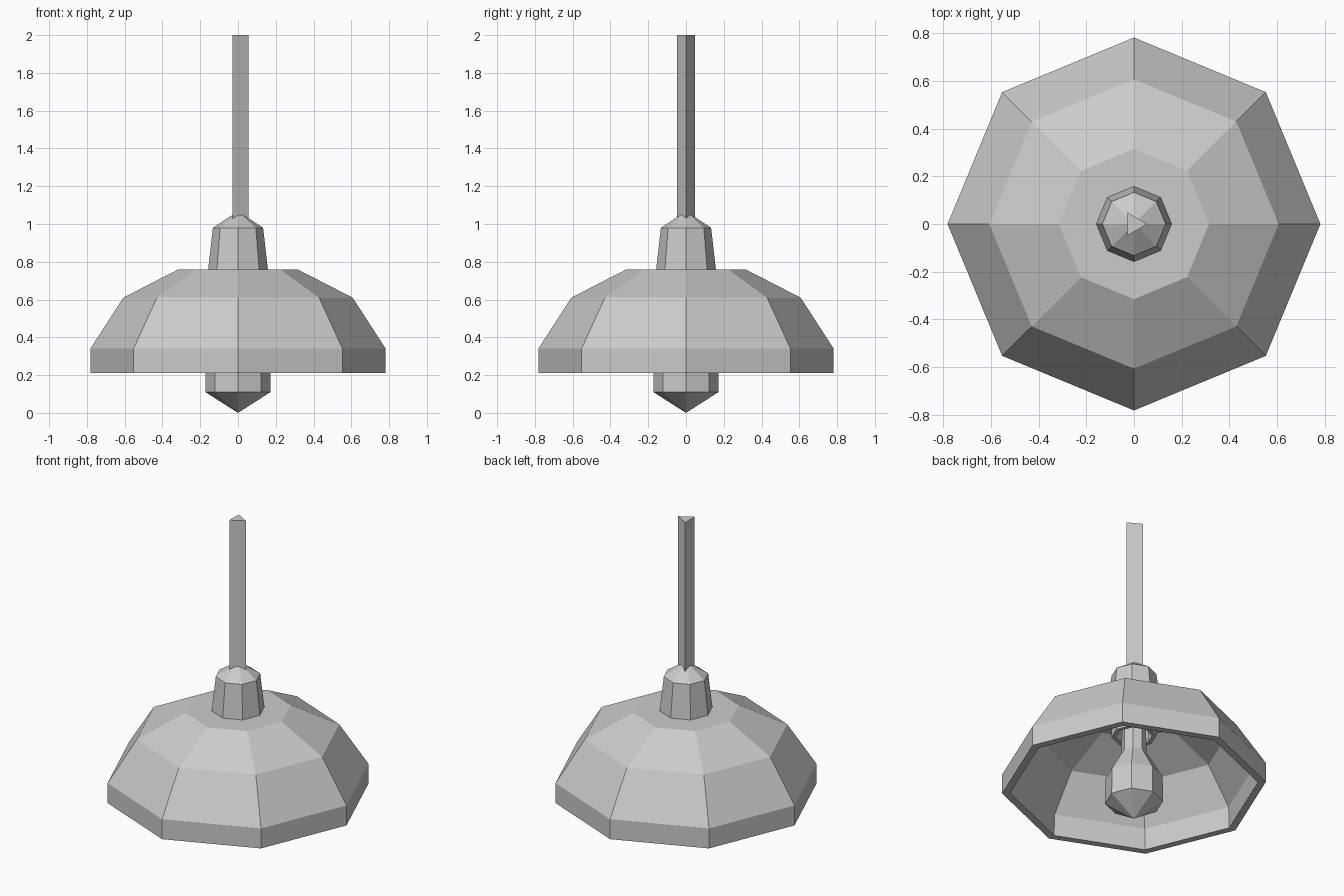
import bpy, bmesh, math

if "Cube" in bpy.data.objects:
    bpy.data.objects.remove(bpy.data.objects["Cube"])


def lathe(name, profile, sides=8):
    """Flat-faced revolve of (radius, z) points; radius 0 makes a pole."""
    bm = bmesh.new()
    rings = []
    for r, z in profile:
        n = sides if r > 0 else 1
        rings.append([bm.verts.new((r * math.cos(2 * math.pi * i / sides),
                                    r * math.sin(2 * math.pi * i / sides), z))
                      for i in range(n)])
    for a, b in zip(rings, rings[1:]):
        for i in range(sides):
            j = (i + 1) % sides
            quad = [a[i % len(a)], a[j % len(a)], b[j % len(b)], b[i % len(b)]]
            bm.faces.new(list(dict.fromkeys(quad)))
    bmesh.ops.recalc_face_normals(bm, faces=bm.faces)
    mesh = bpy.data.meshes.new(name)
    bm.to_mesh(mesh)
    bm.free()
    obj = bpy.data.objects.new(name, mesh)
    bpy.context.collection.objects.link(obj)
    return obj


# Thick hollow shade: outside from the top down, then back up the inside
lathe("shade", [(0, 0.76), (0.315, 0.76), (0.607, 0.61), (0.782, 0.34),
                (0.782, 0.21), (0.735, 0.21), (0.73, 0.35),
                (0.575, 0.58), (0.295, 0.715), (0, 0.715)])

# Tapered cap with a pointed top
lathe("cap", [(0, 0.75), (0.158, 0.76), (0.133, 0.98), (0, 1.067)])

# Hollow bulb socket under the shade
lathe("socket", [(0, 0.72), (0.134, 0.72), (0.134, 0.56),
                 (0.108, 0.56), (0.108, 0.66), (0, 0.66)])

# Bulb
lathe("bulb", [(0, 0.0), (0.172, 0.11), (0.17, 0.28), (0.075, 0.445),
               (0.07, 0.66), (0, 0.66)])

# Triangular hanging rod
lathe("rod", [(0, 1.0), (0.056, 1.0), (0.056, 2.0), (0, 2.0)], sides=3)
